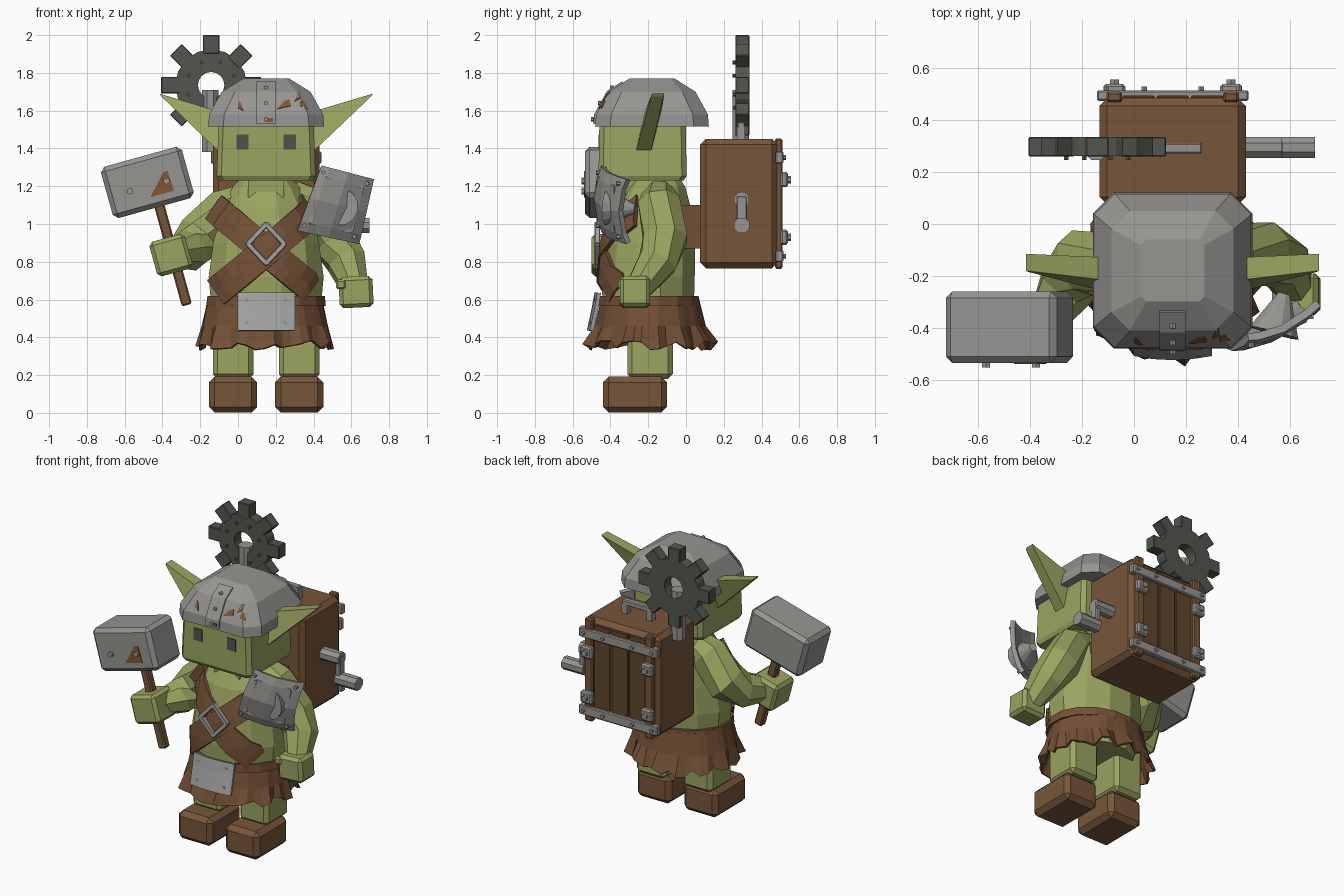
import bpy, bmesh, math, random
from mathutils import Vector, Matrix
from mathutils.bvhtree import BVHTree

random.seed(4)
if "Cube" in bpy.data.objects:
    bpy.data.objects.remove(bpy.data.objects["Cube"])


def material(name, *rgb):
    m = bpy.data.materials.new(name)
    m.use_nodes = True
    m.diffuse_color = (*rgb, 1)
    m.node_tree.nodes["Principled BSDF"].inputs["Base Color"].default_value = (*rgb, 1)
    return m


SKIN = material("green skin", .325, .372, .118)
WOOD = material("brown wood", .187, .094, .042)
PLANK = material("dark planks", .118, .061, .027)
LEATHER = material("brown leather", .173, .08, .037)
METAL = material("grey metal", .305, .3, .285)
IRON = material("dark iron", .085, .093, .076)
RUST = material("rust", .22, .095, .034)
EYE = material("dark eyes", .085, .085, .07)
PALE = material("pale metal", .36, .37, .36)
CX = .149


def finish(name, bm, mat, loc=(0, 0, 0), rot=(0, 0, 0)):
    bmesh.ops.recalc_face_normals(bm, faces=bm.faces)
    mesh = bpy.data.meshes.new(name)
    bm.to_mesh(mesh)
    bm.free()
    mesh.materials.append(mat)
    ob = bpy.data.objects.new(name, mesh)
    bpy.context.collection.objects.link(ob)
    ob.location, ob.rotation_euler = loc, rot
    return ob


def box(name, loc, size, mat, bevel=0, rot=(0, 0, 0)):
    bm = bmesh.new()
    bmesh.ops.create_cube(bm, size=1)
    bmesh.ops.scale(bm, vec=size, verts=bm.verts)
    if bevel:
        bmesh.ops.bevel(bm, geom=bm.edges[:], offset=bevel, segments=1, affect='EDGES')
    return finish(name, bm, mat, loc, rot)


def loft(name, rings, mat, caps=True):
    bm = bmesh.new()
    loops = [[bm.verts.new(p) for p in ring] for ring in rings]
    n = len(loops[0])
    for a, b in zip(loops, loops[1:]):
        for i in range(n):
            j = (i + 1) % n
            bm.faces.new((a[i], a[j], b[j], b[i]))
    if caps:
        bm.faces.new(loops[0])
        bm.faces.new(loops[-1])
    return finish(name, bm, mat)


def sheet(name, rows, mat, depth):
    """A thin plate through a grid of points."""
    bm = bmesh.new()
    grid = [[bm.verts.new(p) for p in row] for row in rows]
    for a, b in zip(grid, grid[1:]):
        for i in range(len(a) - 1):
            bm.faces.new((a[i], a[i + 1], b[i + 1], b[i]))
    ob = finish(name, bm, mat)
    mod = ob.modifiers.new("thickness", 'SOLIDIFY')
    mod.thickness, mod.offset = depth, 0
    return ob


def tube(name, path, mat, sides=8):
    """Path holds (point, radius) pairs."""
    pts = [Vector(p) for p, r in path]
    t0 = (pts[-1] - pts[0]).normalized()
    ref = Vector((1, 0, 0)) if abs(t0.x) < .8 else Vector((0, 0, 1))
    rings = []
    for i, (p, r) in enumerate(path):
        t = (pts[min(i + 1, len(pts) - 1)] - pts[max(i - 1, 0)]).normalized()
        u = (ref - t * ref.dot(t)).normalized()
        v = t.cross(u)
        angles = [2 * math.pi * (k + .5) / sides for k in range(sides)]
        rings.append([pts[i] + r * (math.cos(a) * u + math.sin(a) * v) for a in angles])
    return loft(name, rings, mat)


def rivet(name, p, d=(0, -.02, 0), r=.012, mat=METAL):
    tube(name, [(p, r), (Vector(p) + Vector(d), r)], mat, 6)


def octagon(z, hx, hy, c, cy):
    corners = [(hx, hy - c), (hx - c, hy), (c - hx, hy), (-hx, hy - c),
               (-hx, c - hy), (c - hx, -hy), (hx - c, -hy), (hx, c - hy)]
    return [(CX + x, cy + y, z) for x, y in corners]


def oval(z, hx, hy, cy, n=12):
    angles = [2 * math.pi * (k + .5) / n for k in range(n)]
    return [(CX + hx * math.cos(a), cy + hy * math.sin(a), z) for a in angles]


def front_finder(ob):
    tree = BVHTree.FromPolygons([v.co for v in ob.data.vertices],
                                [p.vertices for p in ob.data.polygons])

    def find(x, z, lift):
        hit = tree.ray_cast(Vector((x, -2, z)), Vector((0, 1, 0)))[0]
        return Vector((x, (hit.y if hit else -.25) - lift, z))
    return find


# Body
torso = loft("torso", [oval(*s) for s in (
    (.42, .25, .21, -.19), (.56, .30, .25, -.2), (.72, .315, .255, -.2), (.9, .29, .245, -.19),
    (1.08, .25, .21, -.175), (1.2, .18, .16, -.16), (1.26, .12, .12, -.16))], SKIN)
box("neck", (CX, -.2, 1.2), (.19, .26, .12), SKIN)
for side, s in (("right", -1), ("left", 1)):
    x = CX + s * .175
    box(side + "_boot", (x, -.27, .097), (.255, .34, .19), WOOD, .03)
    box(side + "_leg", (x, -.19, .36), (.215, .24, .36), SKIN, .025)

# Head, eyes and ears
loft("head", [octagon(z, h, v, .025, -.23) for z, h, v in
              ((1.23, .25, .218), (1.255, .262, .233), (1.58, .25, .228))], SKIN)
for s in (-1, 1):
    box("eye", (CX + s * .125, -.46, 1.435), (.065, .009, .08), EYE)
    base = ((.23, -.27, 1.365), (.23, -.19, 1.365), (.23, -.13, 1.59), (.23, -.22, 1.59))
    tip = ((.555, -.185, 1.675), (.555, -.12, 1.675), (.565, -.115, 1.69), (.565, -.18, 1.69))
    loft("ear", [[(CX + s * x, y, z) for x, y, z in ring] for ring in (base, tip)], SKIN)

# Helmet with brow strip and rust chips
helmet = loft("helmet", [octagon(z, h, h * .98, c, -.18) for z, h, c in (
    (1.515, .27, .07), (1.515, .307, .08), (1.58, .302, .08), (1.70, .235, .07), (1.77, .122, .02))], METAL)
find = front_finder(helmet)
sheet("brow_strip", [[find(x, z, .004) for x in (CX - .05, CX + .05)] for z in (1.53, 1.58, 1.70, 1.75)],
      METAL, .012)
for z in (1.555, 1.64, 1.72):
    rivet("brow_rivet", find(CX, z, .004))
for x, z, w in ((.21, 1.61, .07), (.37, 1.61, -.04), (.3, 1.65, .03), (.03, 1.6, -.03)):
    chip = ((x, z), (x + w, z + .015)), ((x + w * .5, z + .04), (x + w * .9, z + .05))
    sheet("rust_chip", [[find(px, pz, .002) for px, pz in row] for row in chip], RUST, .005)
box("brow_rust", (CX + .015, find(CX, 1.55, .011).y, 1.55), (.04, .005, .02), RUST)

# Chest straps, buckle and back mount
chest = front_finder(torso)
for s in (-1, 1):
    rows = []
    for k in range(13):
        x, z = CX + s * (.28 - .54 * k / 12), 1.09 - .45 * k / 12
        x = min(x, .375)
        rows.append([chest(x + s * f * .044, z - f * .062, .014 + .004 * s) for f in (-1, 0, 1)])
    sheet("chest_strap", rows, LEATHER, .022)
ring_y = chest(CX, .895, .03).y
for sx in (-1, 1):
    for sz in (-1, 1):
        box("buckle_side", (CX + sx * .048, ring_y - .012, .895 + sz * .052), (.155, .03, .028), PALE,
            .004, (0, math.radians(47) * sx * sz, 0))
box("pack_mount", (CX, .02, .985), (.36, .14, .23), LEATHER)

# Ragged skirt, waistband and belt plate
n = 44
rings = [[], [], []]
for k in range(n):
    a = 2 * math.pi * k / n
    wave = .022 * math.sin(k * 1.9) + random.uniform(-.012, .012)
    for ring, z, hx, hy, w in ((rings[0], .6, .305, .26, 0), (rings[1], .46, .332, .288, .3),
                               (rings[2], .35 + random.uniform(-.02, .035), .352, .335, 1)):
        ring.append((.142 + (hx + wave * w) * math.cos(a), -.19 + (hy + wave * w) * math.sin(a), z))
skirt = loft("skirt", rings, LEATHER, False)
skirt.modifiers.new("thickness", 'SOLIDIFY').thickness = .014
loft("waistband", [oval(z, h, h - .05, -.195, 16) for z, h in ((.565, .322), (.62, .317))], LEATHER)
sheet("belt_plate", [[(CX + x, y + .7 * x * x, z) for x in (-.15, -.075, 0, .075, .15)]
                     for z, y in ((.635, -.475), (.56, -.488), (.435, -.515))], PALE, .02)
for x in (-.1, .1):
    rivet("belt_rivet", (CX + x, -.465, .595))
    rivet("belt_rivet", (CX + x, -.49, .475))

# Arms and hands
tilt = math.radians(-15.5)
tube("right_arm", [((.03, -.15, 1.13), .09), ((-.06, -.15, 1.08), .125), ((-.2, -.15, .93), .132),
                   ((-.26, -.24, .86), .115), ((-.33, -.36, .84), .08)], SKIN)
box("right_hand", (-.355, -.4, .835), (.195, .2, .19), SKIN, .02, (0, tilt, 0))
tube("left_arm", [((.28, -.14, 1.15), .09), ((.38, -.14, 1.1), .12), ((.5, -.11, .92), .125),
                  ((.575, -.15, .8), .11), ((.62, -.25, .66), .075)], SKIN)
box("left_hand", (.625, -.27, .64), (.18, .16, .165), SKIN, .02, (0, -.05, 0))
box("left_thumb", (.545, -.33, .68), (.05, .06, .05), SKIN, .01)

# Hammer
turn = Matrix.Rotation(tilt, 3, 'Y')
centre = Vector((-.48, -.3975, 1.22))
box("hammer_head", centre, (.445, .275, .282), METAL, .025, (0, tilt, 0))
box("hammer_handle", (-.348, -.4, .85), (.055, .055, .58), WOOD, .008, (0, tilt, 0))
for x in (-.1, .1):
    rivet("hammer_rivet", centre + turn @ Vector((x, -.135, -.02)), r=.018)
chip = box("hammer_rust", centre + turn @ Vector((.06, -.139, -.025)), (.13, .006, .11), RUST, 0, (0, tilt, 0))
for v in chip.data.vertices:
    if v.co.z > 0:
        v.co.x = .06 if v.co.x > 0 else .035

# Curved shoulder plate, spanned between its four corners
TL, TR = Vector((.44, 0, 1.305)), Vector((.71, 0, 1.235))
BL, BR = Vector((.315, 0, .97)), Vector((.635, 0, .9))


def plate_point(u, v, lift=0):
    p = BL.lerp(BR, u).lerp(TL.lerp(TR, u), v)
    p.y = -.475 + .13 * u * u + .16 * (v - .5) ** 2 - lift
    return p


steps = [0, .15, .5, .85, 1]
sheet("shoulder_plate", [[plate_point(u, v) for u in steps] for v in steps], METAL, .03)
frame = [plate_point(u, v, .012) for u, v in ((.15, .15), (.85, .15), (.85, .85), (.15, .85))]
for a, b in zip(frame, frame[1:] + frame[:1]):
    tube("plate_ridge", [(a, .012), (b, .012)], METAL, 4)
for u in (.08, .92):
    for v in (.08, .92):
        rivet("plate_rivet", plate_point(u, v), (0, -.03, 0))
tube("plate_mount", [((.54, -.42, 1.09), .1), ((.58, -.27, 1.08), .025)], METAL, 12)

# Backpack crate with door, posts, straps and hinges
box("crate", (CX, .28, 1.108), (.565, .41, .685), WOOD, .03)
for k in range(3):
    box("door_plank", (CX + (k - 1) * .132, .48, 1.108), (.124, .03, .62), PLANK, .005)
for s in (-1, 1):
    x = CX + s * .225
    box("door_post", (x, .49, 1.108), (.06, .04, .69), WOOD, .008)
    for z in (1.235, .93):
        box("hinge", (x, .52, z), (.085, .04, .08), METAL, .01)
        rivet("hinge_bolt", (x, .53, z), (0, .027, 0), .02)
for z in (1.352, .83):
    box("crate_strap", (CX, .495, z), (.585, .04, .064), METAL, .006)
    for x in (-.255, -.11, .11, .255):
        rivet("strap_rivet", (CX + x, .51, z), (0, .02, 0))
box("crate_handle", (CX, .292, 1.522), (.225, .042, .035), METAL, .006)
for s in (-1, 1):
    box("handle_leg", (CX + s * .093, .292, 1.475), (.038, .042, .08), METAL)

# Crank on the crate side
tube("crank_shaft", [((.42, .295, 1.13), .043), ((.57, .295, 1.13), .043)], METAL)
box("crank_arm", (.555, .295, 1.06), (.035, .055, .18), METAL, .006)
tube("crank_grip", [((.54, .295, .992), .044), ((.697, .295, .992), .044)], METAL)

# Gear on its post
gx, gz = -.142, 1.735
tube("gear_post", [((gx - .005, .29, 1.38), .047), ((gx - .005, .29, 1.71), .047)], METAL)


def circle(y, r):
    return [(gx + r * math.cos(2 * math.pi * k / 16), y, gz + r * math.sin(2 * math.pi * k / 16)) for k in range(16)]


loft("gear", [circle(y, r) for y, r in
              ((.262, .07), (.262, .19), (.335, .19), (.335, .07), (.262, .07))], IRON, False)
for k in range(8):
    a = math.pi * k / 4
    d = Vector((math.sin(a), 0, math.cos(a)))
    box("gear_tooth", Vector((gx, .298, gz)) + d * .215, (.088, .074, .1), IRON, .004, (0, a, 0))
    b = a + math.pi / 8
    rivet("gear_rivet", (gx + .13 * math.sin(b), .265, gz + .13 * math.cos(b)), (0, -.018, 0), .01, IRON)
